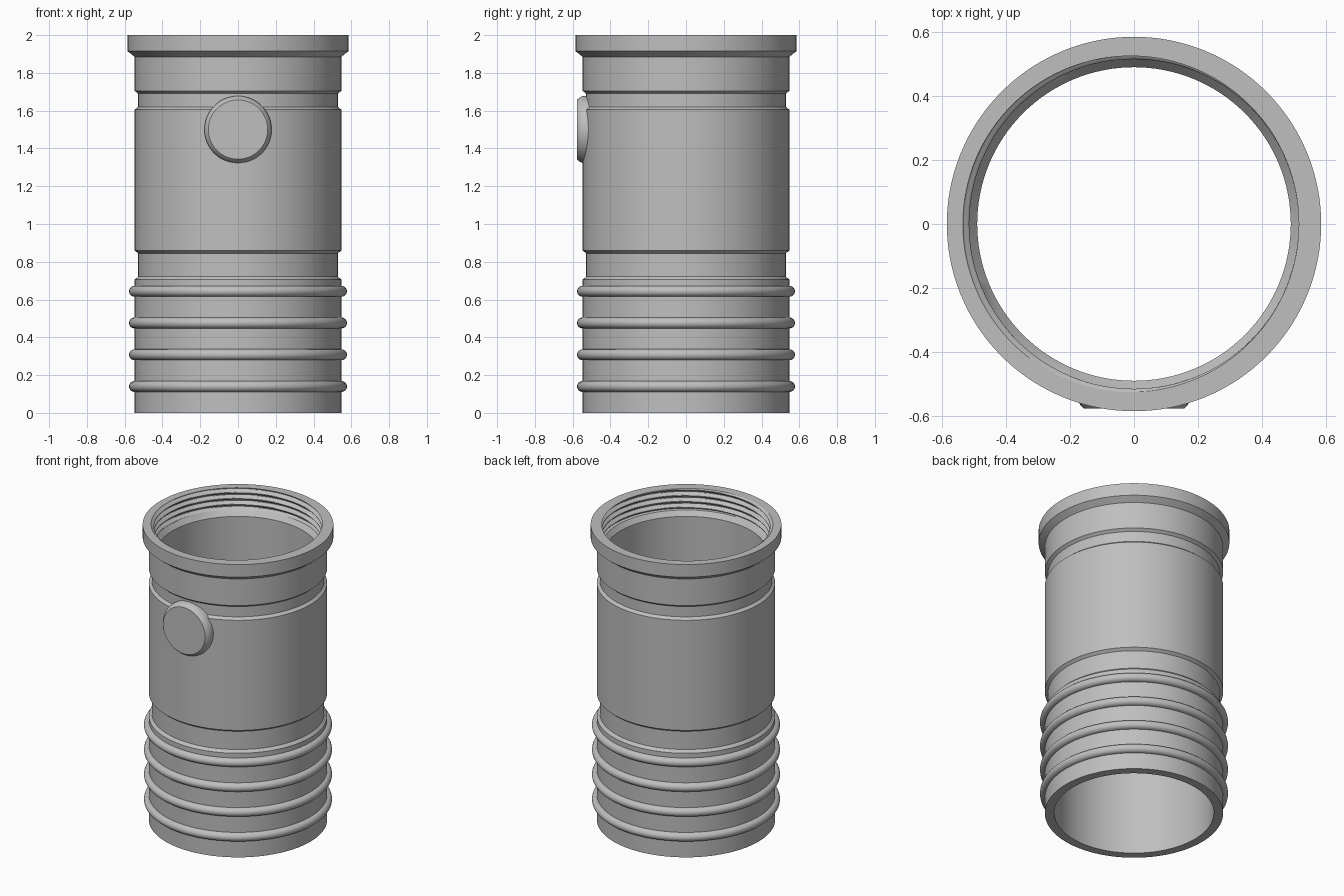
import bpy, bmesh
from math import sin, cos, pi, tau, radians

if "Cube" in bpy.data.objects:
    bpy.data.objects.remove(bpy.data.objects["Cube"], do_unlink=True)

SEGMENTS = 128
OUTER, GROOVE, BORE = 0.547, 0.529, 0.49
THREAD_R, THREAD_DEPTH, PITCH = 0.515, 0.02, 0.04

grey = bpy.data.materials.new("plain grey")
grey.use_nodes = True
colour = (0.52, 0.52, 0.52, 1)
grey.diffuse_color = colour
grey.node_tree.nodes["Principled BSDF"].inputs["Base Color"].default_value = colour


def finish(name, bm):
    bmesh.ops.recalc_face_normals(bm, faces=bm.faces)
    mesh = bpy.data.meshes.new(name)
    bm.to_mesh(mesh)
    bm.free()
    mesh.materials.append(grey)
    obj = bpy.data.objects.new(name, mesh)
    bpy.context.collection.objects.link(obj)
    bpy.ops.object.select_all(action="DESELECT")
    obj.select_set(True)
    bpy.context.view_layer.objects.active = obj
    bpy.ops.object.shade_smooth_by_angle(angle=radians(25))
    return obj


def bridge(bm, ring_a, ring_b):
    n = len(ring_a)
    for i in range(n):
        j = (i + 1) % n
        bm.faces.new((ring_a[i], ring_a[j], ring_b[j], ring_b[i]))


# Helical thread radius inside the mouth
def thread_radius(z, angle):
    phase = (2 - z) / PITCH + angle / tau
    return THREAD_R + THREAD_DEPTH * (0.5 - 0.5 * cos(tau * phase))


# Outer profile, bottom to top: hose ribs, grooves, flared collar
profile = [(BORE, 0), (OUTER, 0)]
for k in range(4):
    centre = 0.14 + 0.168 * k
    for s in range(11):
        t = -pi / 2 + pi * s / 10
        profile.append((OUTER + 0.03 * cos(t), centre + 0.029 * sin(t)))
profile += [(OUTER, 0.705), (GROOVE, 0.722), (GROOVE, 0.845), (OUTER, 0.86),
            (OUTER, 1.605), (GROOVE, 1.62), (GROOVE, 1.69), (OUTER, 1.705),
            (OUTER, 1.885), (0.585, 1.915), (0.585, 2)]

# Threaded mouth (radius None), then the lead-in chamfer down to the bore
ROWS = 42
profile += [(None, 2 - 0.14 * s / ROWS) for s in range(ROWS + 1)]
profile += [(THREAD_R, 1.857), (BORE, 1.825)]

bm = bmesh.new()
rings = []
for r, z in profile:
    ring = []
    for i in range(SEGMENTS):
        a = tau * i / SEGMENTS
        radius = thread_radius(z, a) if r is None else r
        ring.append(bm.verts.new((radius * cos(a), radius * sin(a), z)))
    rings.append(ring)
for a, b in zip(rings, rings[1:] + rings[:1]):
    bridge(bm, a, b)
finish("tube_body", bm)

# Round boss on the front with a rounded shoulder
bm = bmesh.new()
rings = []
for r, y in [(0.178, -0.5), (0.178, -0.54), (0.175, -0.553),
             (0.168, -0.565), (0.157, -0.577)]:
    rings.append([bm.verts.new((r * cos(tau * i / 64), y, 1.5 + r * sin(tau * i / 64)))
                  for i in range(64)])
for a, b in zip(rings, rings[1:]):
    bridge(bm, a, b)
bm.faces.new(rings[0])
bm.faces.new(rings[-1])
finish("front_boss", bm)
